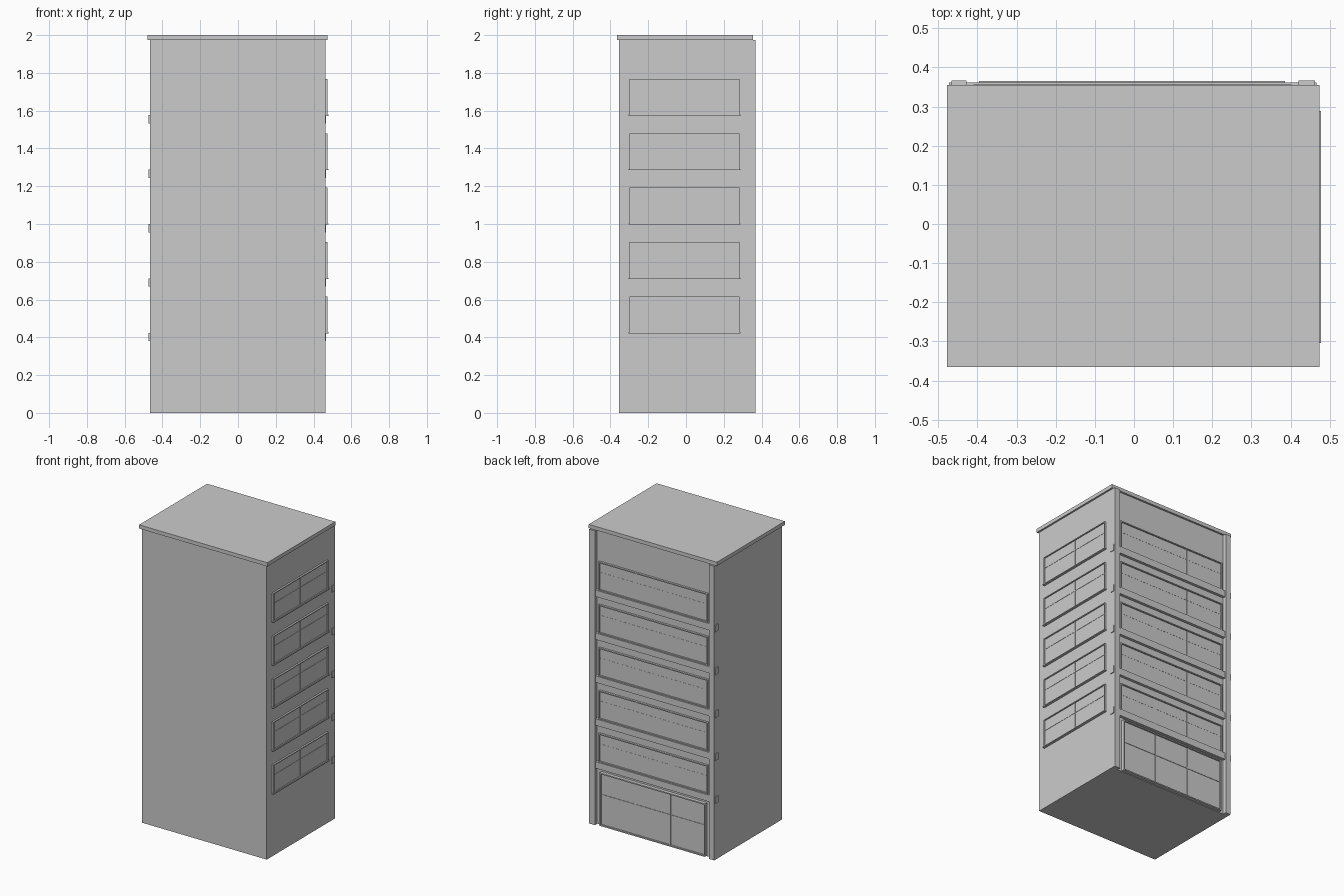
import bpy, bmesh
from mathutils import Vector

if "Cube" in bpy.data.objects:
    bpy.data.objects.remove(bpy.data.objects["Cube"])


def add_boxes(name, boxes):
    """One object made of axis-aligned boxes (x0, x1, y0, y1, z0, z1)."""
    bm = bmesh.new()
    for x0, x1, y0, y1, z0, z1 in boxes:
        verts = bmesh.ops.create_cube(bm, size=1)['verts']
        for v in verts:
            v.co = Vector((x0 if v.co.x < 0 else x1,
                           y0 if v.co.y < 0 else y1,
                           z0 if v.co.z < 0 else z1))
    mesh = bpy.data.meshes.new(name)
    bm.to_mesh(mesh)
    bm.free()
    obj = bpy.data.objects.new(name, mesh)
    bpy.context.collection.objects.link(obj)
    return obj


def frame(a, b, z0, z1, t, depth, bars=(), mid=None, bar_depth=None):
    """Frame bars as (along0, along1, out0, out1, z0, z1)."""
    d0, d1 = depth
    e1 = bar_depth or d1
    parts = [(a, b, d0, d1, z1 - t, z1), (a, b, d0, d1, z0, z0 + t),
             (a, a + t, d0, d1, z0 + t, z1 - t),
             (b - t, b, d0, d1, z0 + t, z1 - t)]
    for c in bars:
        parts.append((c - t / 2, c + t / 2, d0, e1, z0 + t, z1 - t))
    if mid:
        parts.append((a + t, b - t, d0, e1 - 0.001, mid - t / 2, mid + t / 2))
    return parts


def to_side(parts):
    """Turn a back-wall layout into a right-wall layout."""
    return [(d0, d1, a, b, z0, z1) for a, b, d0, d1, z0, z1 in parts]


WALL_X, WALL_Y = 0.462, 0.342
floors = [0.424 + 0.288 * i for i in range(5)]

# Main block and roof
add_boxes("building_body", [(-0.466, WALL_X, -0.355, WALL_Y, 0, 1.98)])
add_boxes("roof_slab", [(-0.478, 0.474, -0.366, 0.355, 1.975, 2.0)])

# Corner pilasters on the back
add_boxes("corner_pilasters", [(-0.466, -0.428, WALL_Y - 0.01, 0.367, 0, 1.975),
                               (0.42, WALL_X, WALL_Y - 0.01, 0.367, 0, 1.975)])

# Floor bands, with ends poking through the pilasters
add_boxes("floor_bands", [(-0.473, 0.467, 0.332, 0.361, z - 0.044, z)
                          for z in floors])

# Windows on each upper floor
for i, z in enumerate(floors):
    add_boxes(f"back_window_{i + 1}",
              frame(-0.41, 0.402, z, z + 0.192, 0.007, (WALL_Y - 0.005, 0.356),
                    (-0.133, 0.126), z + 0.118, 0.35))
    add_boxes(f"back_pane_{i + 1}",
              [(-0.405, 0.397, WALL_Y - 0.005, 0.348, z + 0.004, z + 0.188)])
    add_boxes(f"side_window_{i + 1}",
              to_side(frame(-0.298, 0.283, z, z + 0.192, 0.006,
                            (WALL_X - 0.005, 0.474), (-0.007,), z + 0.118, 0.47)))
    add_boxes(f"side_pane_{i + 1}",
              [(WALL_X - 0.005, 0.467, -0.295, 0.28, z + 0.004, z + 0.188)])
    add_boxes(f"side_sill_{i + 1}",
              [(WALL_X - 0.005, 0.478, -0.304, 0.289, z - 0.003, z + 0.003)])

# Ground floor shop front
add_boxes("shop_front_frame",
          frame(-0.396, 0.386, 0.004, 0.36, 0.008, (WALL_Y - 0.005, 0.365),
                (-0.133, 0.126), 0.21, 0.358))
add_boxes("shop_front_pane", [(-0.392, 0.382, WALL_Y - 0.005, 0.354, 0.006, 0.356)])
